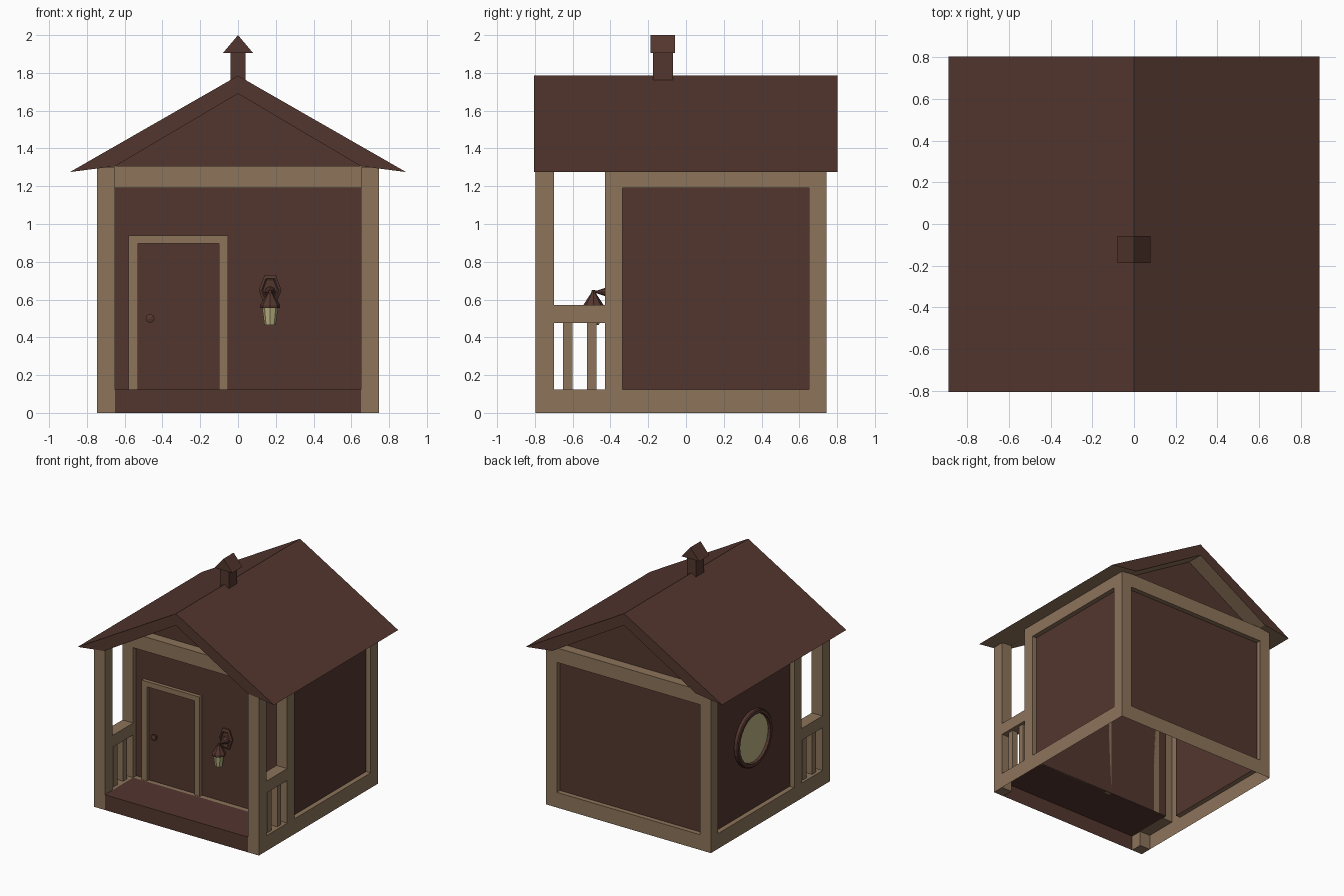
import bpy, bmesh, math
from mathutils import Vector, Matrix

if "Cube" in bpy.data.objects:
    bpy.data.objects.remove(bpy.data.objects["Cube"])


def material(name, rgb):
    m = bpy.data.materials.new(name)
    m.diffuse_color = (*rgb, 1)
    m.use_nodes = True
    m.node_tree.nodes["Principled BSDF"].inputs["Base Color"].default_value = m.diffuse_color
    return m


BROWN = material("dark_brown_wood", (0.088, 0.037, 0.028))
TAN = material("tan_timber", (0.265, 0.174, 0.102))
GLASS = material("pale_glass", (0.50, 0.44, 0.22))


def finish(name, bm, mats):
    me = bpy.data.meshes.new(name)
    bm.to_mesh(me)
    bm.free()
    for m in mats:
        me.materials.append(m)
    ob = bpy.data.objects.new(name, me)
    bpy.context.collection.objects.link(ob)
    return ob


def box(name, x, y, z, mat):
    bm = bmesh.new()
    bmesh.ops.create_cube(bm, size=1)
    for v in bm.verts:
        v.co = [r[0] + (r[1] - r[0]) * (c + 0.5) for c, r in zip(v.co, (x, y, z))]
    return finish(name, bm, [mat])


def sheet(name, points, mat):
    bm = bmesh.new()
    bm.faces.new([bm.verts.new(p) for p in points])
    return finish(name, bm, [mat])


def prism(name, profile, y0, y1, mats, rule=None):
    # (x, z) outline pushed along y
    bm = bmesh.new()
    f = bm.faces.new([bm.verts.new((x, y0, z)) for x, z in profile])
    ext = bmesh.ops.extrude_face_region(bm, geom=[f], use_keep_orig=True)
    for v in ext["geom"]:
        if isinstance(v, bmesh.types.BMVert):
            v.co.y = y1
    bmesh.ops.recalc_face_normals(bm, faces=bm.faces)
    bm.normal_update()
    if rule:
        for f in bm.faces:
            f.material_index = rule(f)
    return finish(name, bm, mats)


def lathe(name, profile, n, mat, matrix):
    # (radius, height) outline turned about local z
    bm = bmesh.new()
    rings = [[bm.verts.new((r * math.cos(2 * math.pi * i / n), r * math.sin(2 * math.pi * i / n), h))
              for i in range(n)] for r, h in profile]
    for a, b in zip(rings, rings[1:]):
        for i in range(n):
            j = (i + 1) % n
            bm.faces.new((a[i], a[j], b[j], b[i]))
    bmesh.ops.remove_doubles(bm, verts=bm.verts, dist=1e-5)
    bmesh.ops.recalc_face_normals(bm, faces=bm.faces)
    bm.transform(matrix)
    return finish(name, bm, [mat])


def framed_wall(name, place, outer, inner, out, depth=0.04):
    # flat timber frame with a panel set back inside it; ranges are (u0, u1, v0, v1)
    bm = bmesh.new()

    def ring(r, d):
        return [bm.verts.new(place(u, v, d)) for u, v in
                ((r[0], r[2]), (r[1], r[2]), (r[1], r[3]), (r[0], r[3]))]
    a, b, c = ring(outer, 0), ring(inner, 0), ring(inner, depth)
    for p, q in ((a, b), (b, c)):
        for i in range(4):
            if p is a and i == 0 and outer[2] == inner[2]:
                continue
            j = (i + 1) % 4
            bm.faces.new((p[i], p[j], q[j], q[i]))
    panel = bm.faces.new(c)
    panel.material_index = 1
    bm.normal_update()
    if panel.normal.dot(Vector(out)) < 0:
        bmesh.ops.reverse_faces(bm, faces=bm.faces)
    return finish(name, bm, [TAN, BROWN])


W, P = 0.747, 0.65            # outer half width, inner edge of the posts
FRONT, BACK, WALL = -0.797, 0.745, -0.43
FLOOR, BEAM, TOP = 0.125, 1.19, 1.308

# Room walls
framed_wall("front_wall", lambda u, v, d: (u, WALL + d, v),
            (-W, W, FLOOR, TOP), (-P, P, FLOOR, BEAM), (0, -1, 0))
framed_wall("back_wall", lambda u, v, d: (u, BACK - d, v),
            (-W, W, 0, TOP), (-P, P, FLOOR, BEAM), (0, 1, 0))
for s, side in ((-1, "left"), (1, "right")):
    framed_wall(side + "_wall", lambda u, v, d: (s * (W - d), u, v),
                (WALL, BACK, 0, 1.3), (-0.335, P, FLOOR, BEAM), (s, 0, 0))

    # Porch side: post, rail, balusters and low sill
    xs = sorted((s * P, s * W))
    mid = s * (P + W) / 2
    box(side + "_porch_post", xs, (FRONT, -0.70), (0, 1.3), TAN)
    box(side + "_porch_rail", xs, (-0.70, WALL), (0.475, 0.572), TAN)
    for i, y in enumerate((-0.625, -0.50)):
        box(f"{side}_baluster_{i + 1}", (mid - 0.025, mid + 0.025),
            (y - 0.025, y + 0.025), (FLOOR, 0.475), TAN)
    pts = [(s * W, -0.70, 0), (s * W, WALL, 0), (s * W, WALL, FLOOR), (s * W, -0.70, FLOOR)]
    sheet(side + "_sill_face", pts if s > 0 else pts[::-1], TAN)
    sheet(side + "_sill_top", [(xs[0], -0.70, FLOOR), (xs[1], -0.70, FLOOR),
                               (xs[1], WALL, FLOOR), (xs[0], WALL, FLOOR)], TAN)
    # jamb of the room corner post, seen from the porch
# Porch floor and front board (hollow underneath)
sheet("porch_floor", [(-P, FRONT, FLOOR), (P, FRONT, FLOOR), (P, WALL + 0.04, FLOOR), (-P, WALL + 0.04, FLOOR)], BROWN)
sheet("porch_front_board", [(-P, FRONT, 0), (P, FRONT, 0), (P, FRONT, FLOOR), (-P, FRONT, FLOOR)], BROWN)

# Roof with tan underside
prism("roof", [(-0.89, 1.275), (0, 1.785), (0.89, 1.275), (P, 1.306), (0, 1.69), (-P, 1.306)],
      -0.805, 0.803, [BROWN, TAN], lambda f: 1 if f.normal.z < -0.1 else 0)

# Gables set behind the top beams, with a small ledge
for name, y, d in (("front", WALL, 0.08), ("back", BACK, -0.08)):
    tri = [(-P, y + d, TOP), (P, y + d, TOP), (0, y + d, 1.692)]
    sheet(name + "_gable", tri if d > 0 else tri[::-1], BROWN)
    y0, y1 = sorted((y, y + d))
    sheet(name + "_gable_ledge", [(-P, y0, TOP), (P, y0, TOP), (P, y1, TOP), (-P, y1, TOP)], TAN)

# Chimney
box("chimney", (-0.04, 0.04), (-0.175, -0.07), (1.70, 1.91), BROWN)
prism("chimney_cap", [(-0.08, 1.905), (0, 2.0), (0.08, 1.905)], -0.188, -0.057, [BROWN])

# Door, its frame and knob
py = WALL + 0.04
box("door", (-0.53, -0.10), (py - 0.006, py), (FLOOR, 0.897), BROWN)
prism("door_frame", [(-0.58, FLOOR), (-0.58, 0.94), (-0.053, 0.94), (-0.053, FLOOR),
                     (-0.10, FLOOR), (-0.10, 0.897), (-0.53, 0.897), (-0.53, FLOOR)],
      py - 0.03, py, [TAN])
toward_front = Matrix.Rotation(math.pi / 2, 4, 'X')
lathe("door_knob", [(0.012, 0), (0.012, 0.02), (0.024, 0.026), (0.024, 0.042), (0, 0.048)], 8, BROWN,
      Matrix.Translation((-0.465, py, 0.5)) @ toward_front)

# Porch lamp
lx, lz, ly = 0.17, 0.65, -0.49
lathe("lamp_plate", [(0.06, 0), (0.06, 0.012), (0.045, 0.02), (0.038, 0.014), (0, 0.014)], 6, BROWN,
      Matrix.Translation((lx, py, lz)) @ Matrix.Diagonal((1, 1, 1.55, 1)) @ toward_front)
lathe("lamp_arm", [(0.034, 0), (0.008, 0.08), (0.008, 0.11), (0, 0.11)], 8, BROWN,
      Matrix.Translation((lx, py, 0.64)) @ toward_front)
at_lamp = Matrix.Translation((lx, ly, 0))
lathe("lamp_cap", [(0, 0.555), (0.053, 0.555), (0.053, 0.572), (0.012, 0.635), (0.008, 0.65), (0, 0.65)],
      8, BROWN, at_lamp)
lathe("lamp_glass", [(0, 0.465), (0.03, 0.465), (0.042, 0.555), (0, 0.555)], 8, GLASS, at_lamp)

# Round window on the left wall
at_window = Matrix.Translation((-W + 0.04, 0.157, 0.71)) @ Matrix.Rotation(-math.pi / 2, 4, 'Y')
lathe("window_ring", [(0.23, 0), (0.23, 0.025), (0.222, 0.032), (0.198, 0.032), (0.193, 0.01)], 24, BROWN, at_window)
lathe("window_glass", [(0.195, 0), (0.195, 0.012), (0, 0.012)], 24, GLASS, at_window)
